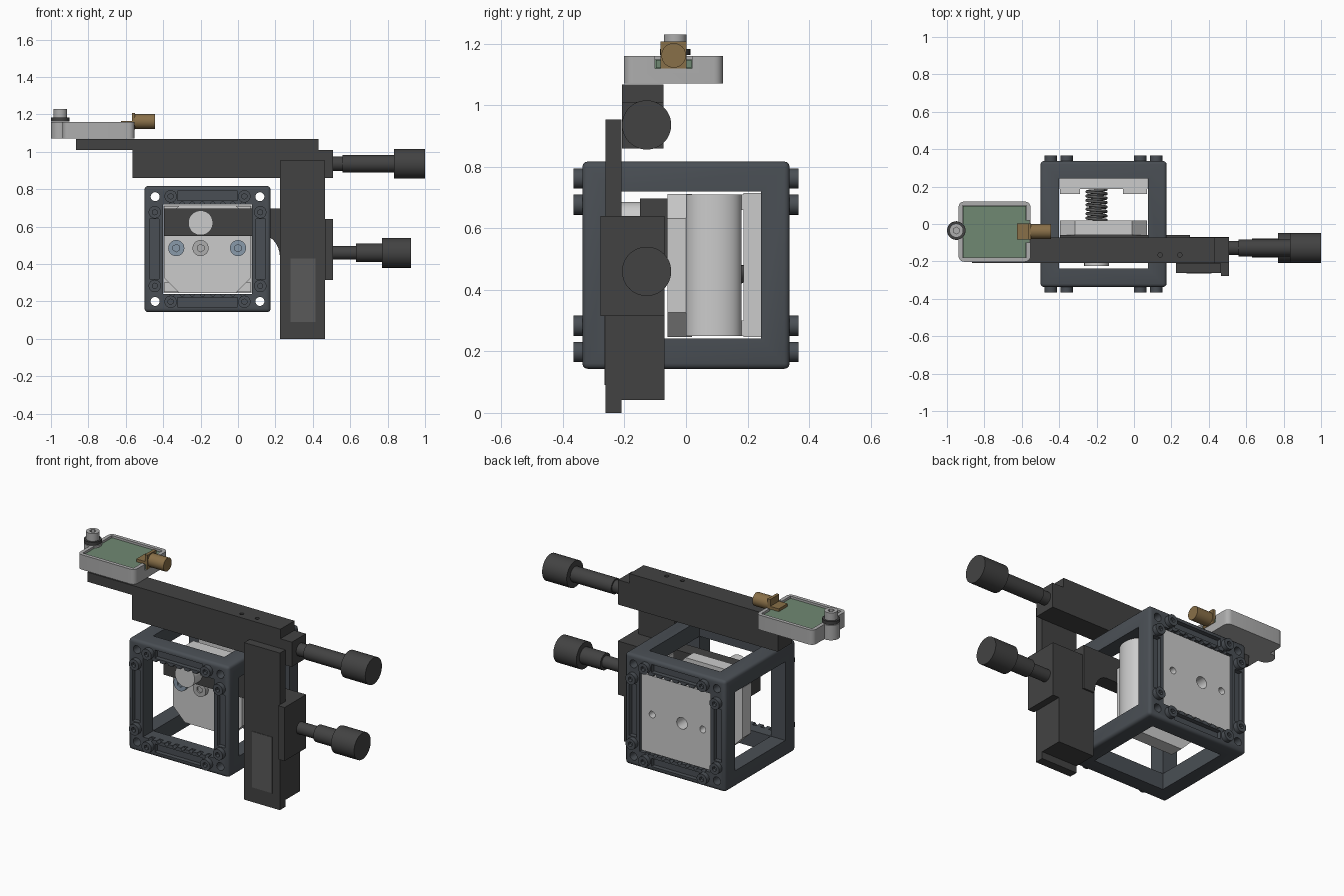
import bpy, bmesh, math
from mathutils import Vector, Matrix

if "Cube" in bpy.data.objects:
    bpy.data.objects.remove(bpy.data.objects["Cube"])


def mat(name, rgb):
    m = bpy.data.materials.new(name)
    m.diffuse_color = (*rgb, 1)
    m.use_nodes = True
    m.node_tree.nodes["Principled BSDF"].inputs["Base Color"].default_value = m.diffuse_color
    return m


FRAME = mat("anodised", (0.068, 0.078, 0.09))
DARK = mat("dark_metal", (0.055, 0.055, 0.055))
PANEL = mat("panel", (0.1, 0.1, 0.1))
GREEN = mat("board_green", (0.16, 0.25, 0.17))
BRASS = mat("brass", (0.25, 0.16, 0.065))
LIGHT = mat("light_metal", (0.42, 0.42, 0.42))
BLUE = mat("blue_steel", (0.25, 0.32, 0.4))
AX = {'x': Matrix.Rotation(math.pi / 2, 4, 'Y'), 'y': Matrix.Rotation(math.pi / 2, 4, 'X'), 'z': Matrix()}


def smooth(o):
    bpy.ops.object.select_all(action='DESELECT')
    o.select_set(True)
    bpy.context.view_layer.objects.active = o
    bpy.ops.object.shade_smooth_by_angle(angle=math.radians(30))


def finish(name, bm, m=None, bevel=0):
    bmesh.ops.recalc_face_normals(bm, faces=bm.faces)
    me = bpy.data.meshes.new(name)
    bm.to_mesh(me)
    bm.free()
    o = bpy.data.objects.new(name, me)
    bpy.context.collection.objects.link(o)
    if m:
        me.materials.append(m)
    if bevel:
        b = o.modifiers.new("bevel", 'BEVEL')
        b.width, b.segments = bevel, 3
        bpy.context.view_layer.objects.active = o
        bpy.ops.object.modifier_apply(modifier="bevel")
    smooth(o)
    return o


def add_box(bm, x, y, z):
    c = Vector(((x[0] + x[1]) / 2, (y[0] + y[1]) / 2, (z[0] + z[1]) / 2))
    s = Matrix.Diagonal((x[1] - x[0], y[1] - y[0], z[1] - z[0], 1))
    bmesh.ops.create_cube(bm, size=1, matrix=Matrix.Translation(c) @ s)


def add_cyl(bm, axis, c, r, length, seg=32):
    bmesh.ops.create_cone(bm, cap_ends=True, segments=seg, radius1=r, radius2=r, depth=length,
                          matrix=Matrix.Translation(c) @ AX[axis])


def box(name, x, y, z, m=None, bevel=0):
    bm = bmesh.new()
    add_box(bm, x, y, z)
    return finish(name, bm, m, bevel)


def cyl(name, axis, c, r, length, m=None, seg=32):
    bm = bmesh.new()
    add_cyl(bm, axis, c, r, length, seg)
    return finish(name, bm, m)


def prism(name, pts, a0, a1, m=None, axis='y'):
    # extrude an xz profile along y, or an xy profile along z
    bm = bmesh.new()
    to = (lambda a, b: (a, a0, b)) if axis == 'y' else (lambda a, b: (a, b, a0))
    f = bm.faces.new([bm.verts.new(to(*p)) for p in pts])
    ext = bmesh.ops.extrude_face_region(bm, geom=[f])
    d = Vector((0, a1 - a0, 0)) if axis == 'y' else Vector((0, 0, a1 - a0))
    bmesh.ops.translate(bm, verts=[v for v in ext['geom'] if isinstance(v, bmesh.types.BMVert)], vec=d)
    # a region extrude of a lone face removes it, so close the start again
    bmesh.ops.holes_fill(bm, edges=[e for e in bm.edges if e.is_boundary])
    return finish(name, bm, m)


def cut(o, build):
    bm = bmesh.new()
    build(bm)
    c = finish("cutter", bm)
    c.hide_render = True
    b = o.modifiers.new("cut", 'BOOLEAN')
    b.operation, b.object, b.solver = 'DIFFERENCE', c, 'EXACT'
    bpy.context.view_layer.objects.active = o
    bpy.ops.object.modifier_apply(modifier="cut")
    bpy.data.objects.remove(c)
    smooth(o)


CX, CZ, H, W = -0.163, 0.48, 0.337, 0.239

# cage frame: cube opened along all three axes
cage = box("cage_frame", (CX - H, CX + H), (-H, H), (CZ - H, CZ + H), FRAME, 0.018)
X, Y, Z = (CX - W, CX + W), (-W, W + 0.005), (CZ - W, CZ + W)
cut(cage, lambda b: add_box(b, X, (-1, 1), Z))
cut(cage, lambda b: add_box(b, (-1.5, 1), Y, Z))
cut(cage, lambda b: add_box(b, X, Y, (-1, 2)))


def rod_holes(b):
    for sx in (-1, 1):
        for sz in (-1, 1):
            add_cyl(b, 'y', (CX + sx * 0.28, 0, CZ + sz * 0.28), 0.024, 1)


def face_slots(b):
    for sy in (-1, 1):
        y = (sy * 0.33 - 0.02, sy * 0.33 + 0.02)
        for s in (-1, 1):
            a = s * 0.285
            add_box(b, (CX - 0.16, CX + 0.16), y, (CZ + a - 0.025, CZ + a + 0.025))
            add_box(b, (CX + a - 0.025, CX + a + 0.025), y, (CZ - 0.16, CZ + 0.16))


def scallops(b):
    for i in range(8):
        for s in (-1, 1):
            for sy in (-1, 1):
                add_cyl(b, 'y', (CX - 0.19 + i * 0.0543, sy * 0.325, CZ + s * W), 0.013, 0.04, 12)


for c in (rod_holes, face_slots, scallops):
    cut(cage, c)

# cage bolts, two beside each rod hole, front and back
for sx in (-1, 1):
    for sz in (-1, 1):
        for dx, dz in ((0.282, 0.197), (0.197, 0.282)):
            for sy in (-1, 1):
                p = (CX + sx * dx, sy * 0.335, CZ + sz * dz)
                bolt = cyl("cage_bolt", 'y', p, 0.033, 0.06, FRAME, 24)
                cut(bolt, lambda b: add_cyl(b, 'y', (p[0], sy * 0.365, p[2]), 0.015, 0.04, 6))

# back plate, nearly flush with the cage, with three holes and inner lugs
back = box("back_plate", (-0.397, 0.071), (0.187, 0.325), (0.246, 0.714))
cut(back, lambda b: [add_cyl(b, 'y', (x, 0.2, CZ), r, 0.4) for x, r in ((-0.2, 0.035), (-0.34, 0.02), (0.0, 0.02))])
for x in ((-0.395, -0.29), (-0.06, 0.07)):
    for z in ((0.25, 0.3), (0.66, 0.71)):
        box("back_plate_lug", x, (0.16, 0.19), z)

# front moving plate with cut corners, screws and spring
x0, x1, z0, z1, k = -0.395, 0.07, 0.246, 0.712, 0.08
prism("moving_plate", [(x0 + k, z0), (x1 - k, z0), (x1, z0 + k), (x1, z1 - k),
                       (x1 - k, z1), (x0 + k, z1), (x0, z1 - k), (x0, z0 + k)], -0.06, 0.02)
for x, m in ((-0.33, BLUE), (-0.2, LIGHT), (0.0, BLUE)):
    s = cyl("plate_screw", 'y', (x, -0.07, 0.485), 0.043, 0.03, m)
    cut(s, lambda b: add_cyl(b, 'y', (x, -0.085, 0.485), 0.02, 0.02, 6))
cu = bpy.data.curves.new("spring", 'CURVE')
cu.dimensions, cu.bevel_depth, cu.bevel_resolution = '3D', 0.008, 2
sp = cu.splines.new('POLY')
N = 168
sp.points.add(N)
for i in range(N + 1):
    a = i / 24 * 2 * math.pi
    sp.points[i].co = (-0.2 + 0.052 * math.cos(a), 0.02 + 0.165 * i / N, CZ + 0.052 * math.sin(a), 1)
cu.materials.append(PANEL)
bpy.context.collection.objects.link(bpy.data.objects.new("spring", cu))

# rounded vertical cover in the right opening
prof = [(0.08 + 0.06 * math.sin(math.pi * i / 20), 0.09 - 0.09 * math.cos(math.pi * i / 20)) for i in range(21)]
prism("side_cover", prof, 0.25, 0.71, None, 'z')

# arm reaching into the cage, with round post on its front
arc = [(0.14 + 0.085 * math.sin(t * math.pi / 12), 0.43 + 0.12 * math.cos(t * math.pi / 12)) for t in range(7)]
prism("arm", [(-0.395, 0.55)] + arc + [(0.3, 0.43), (0.3, 0.697), (-0.395, 0.697)], -0.15, -0.06, DARK)
cyl("post", 'y', (-0.2, -0.185, 0.62), 0.066, 0.08, None, 48)

# vertical stage
box("vertical_plate", (0.225, 0.465), (-0.262, -0.21), (0, 0.953), DARK)
box("vertical_carriage", (0.225, 0.465), (-0.21, -0.07), (0.042, 0.64), DARK)
box("vertical_end_block", (0.465, 0.507), (-0.278, -0.07), (0.315, 0.64), DARK)
box("plate_panel", (0.28, 0.415), (-0.265, -0.26), (0.09, 0.43), PANEL)

# horizontal stage
stage = box("horizontal_stage", (-0.565, 0.43), (-0.208, -0.073), (0.86, 1.068), DARK)
cut(stage, lambda b: [add_cyl(b, 'z', (x, -0.165, 1.068), 0.012, 0.06, 16) for x in (0.14, 0.245)])
box("stage_top_tongue", (-0.865, -0.565), (-0.208, -0.073), (1.01, 1.068), DARK)
box("horizontal_end_block", (0.43, 0.507), (-0.208, -0.073), (0.86, 1.01), DARK)

# micrometers: stem, barrel, knob
for z, parts in ((0.936, ((0.5, 0.565, 0.038), (0.56, 0.84, 0.046), (0.835, 1.0, 0.08))),
                 (0.46, ((0.5, 0.635, 0.036), (0.63, 0.775, 0.05), (0.77, 0.925, 0.08)))):
    for part, (a, b, r) in zip(("stem", "barrel", "knob"), parts):
        cyl("micrometer_" + part, 'x', ((a + b) / 2, -0.128, z), r, b - a, DARK, 48)


# sensor tray with board, connector and clamping screw
def rounded(x0, x1, y0, y1, r):
    pts = []
    for k, (x, y) in enumerate(((x1 - r, y1 - r), (x0 + r, y1 - r), (x0 + r, y0 + r), (x1 - r, y0 + r))):
        for i in range(6):
            a = (k + i / 5) * math.pi / 2
            pts.append((x + r * math.cos(a), y + r * math.sin(a)))
    return pts


tray = prism("sensor_tray", rounded(-0.938, -0.553, -0.202, 0.12, 0.03), 1.07, 1.16, LIGHT, 'z')
cut(tray, lambda b: add_box(b, (-0.916, -0.575), (-0.18, 0.098), (1.1, 1.3)))
cut(tray, lambda b: add_box(b, (-0.6, -0.5), (-0.1, 0.02), (1.12, 1.3)))
box("circuit_board", (-0.914, -0.577), (-0.178, 0.096), (1.1, 1.148), GREEN)
box("circuit_board_tab", (-0.6, -0.56), (-0.098, 0.018), (1.121, 1.147), GREEN)
box("connector_base", (-0.625, -0.555), (-0.083, 0.002), (1.12, 1.165), BRASS)
box("connector_block", (-0.568, -0.55), (-0.083, 0.002), (1.12, 1.207), BRASS)
cyl("connector_barrel", 'x', (-0.5, -0.04, 1.162), 0.04, 0.11, BRASS)
cyl("tray_lug", 'z', (-0.95, -0.035, 1.115), 0.05, 0.09, LIGHT)
cyl("lug_washer", 'z', (-0.95, -0.035, 1.173), 0.049, 0.02, DARK)
screw = cyl("lug_screw", 'z', (-0.95, -0.035, 1.2), 0.037, 0.06, LIGHT)
cut(screw, lambda b: add_cyl(b, 'z', (-0.95, -0.035, 1.23), 0.018, 0.04, 6))
